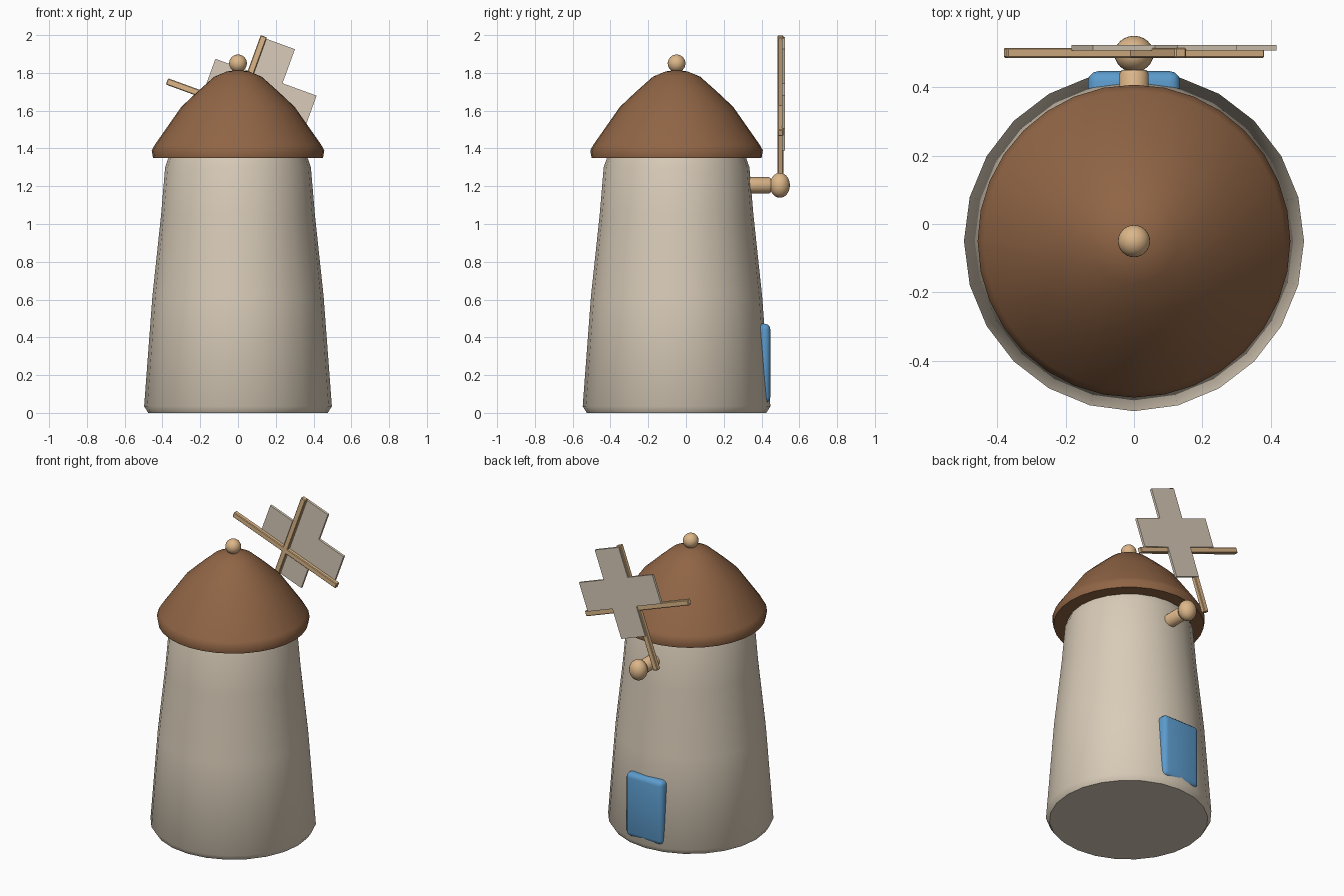
import bpy, bmesh, math
from mathutils import Matrix, Vector

cube = bpy.data.objects.get("Cube")
if cube:
    bpy.data.objects.remove(cube, do_unlink=True)

AXIS_Y = -0.05                               # tower axis
SAIL_CENTRE = Vector((0, 0.5, 1.618))
SAIL_TILT = Matrix.Rotation(math.radians(20), 4, 'Y')


def material(name, rgb):
    mat = bpy.data.materials.new(name)
    mat.use_nodes = True
    mat.diffuse_color = (*rgb, 1)
    mat.node_tree.nodes["Principled BSDF"].inputs["Base Color"].default_value = (*rgb, 1)
    return mat


CREAM = material("cream", (0.69, 0.60, 0.48))
BROWN = material("brown roof", (0.28, 0.13, 0.06))
WOOD = material("light wood", (0.72, 0.47, 0.25))
BLUE = material("blue", (0.107, 0.33, 0.61))


def finish(name, bm, mat, matrix=Matrix(), smooth=None):
    bmesh.ops.recalc_face_normals(bm, faces=bm.faces)
    mesh = bpy.data.meshes.new(name)
    bm.to_mesh(mesh)
    bm.free()
    mesh.materials.append(mat)
    obj = bpy.data.objects.new(name, mesh)
    obj.matrix_world = matrix
    bpy.context.collection.objects.link(obj)
    if smooth:
        bpy.ops.object.select_all(action='DESELECT')
        obj.select_set(True)
        bpy.context.view_layer.objects.active = obj
        bpy.ops.object.shade_smooth_by_angle(angle=math.radians(smooth))
    return obj


def lathe(name, profile, sides, mat, matrix, smooth=40):
    """Closed solid of revolution from (radius, height) rings."""
    bm = bmesh.new()
    rings = [[bm.verts.new((r * math.cos(math.tau * i / sides),
                            r * math.sin(math.tau * i / sides), z))
              for i in range(sides)] for r, z in profile]
    for low, high in zip(rings, rings[1:]):
        for i in range(sides):
            j = (i + 1) % sides
            bm.faces.new((low[i], low[j], high[j], high[i]))
    bm.faces.new(rings[0][::-1])
    bm.faces.new(rings[-1])
    return finish(name, bm, mat, matrix, smooth)


def box(name, size, mat, matrix, bevel=0, segments=1, smooth=None):
    bm = bmesh.new()
    bmesh.ops.create_cube(bm, size=1)
    bmesh.ops.scale(bm, vec=size, verts=bm.verts)
    if bevel:
        bmesh.ops.bevel(bm, geom=bm.edges[:], offset=bevel, segments=segments,
                        profile=0.5, affect='EDGES')
    return finish(name, bm, mat, matrix, smooth)


def ball(name, radii, mat, matrix):
    bm = bmesh.new()
    bmesh.ops.create_uvsphere(bm, u_segments=24, v_segments=16, radius=1)
    bmesh.ops.scale(bm, vec=radii, verts=bm.verts)
    return finish(name, bm, mat, matrix, smooth=40)


# Tower and domed roof
axis = Matrix.Translation((0, AXIS_Y, 0))
lathe("tower", [(0.475, 0), (0.497, 0.035), (0.453, 0.62), (0.407, 1.05),
                (0.386, 1.3), (0.365, 1.36)], 24, CREAM, axis)
lathe("roof", [(0.45, 1.35), (0.457, 1.39), (0.44, 1.42), (0.3, 1.62),
               (0.215, 1.7), (0.125, 1.78), (0.06, 1.807), (0.01, 1.815)],
      32, BROWN, axis, 50)
ball("roof_finial", (0.047, 0.047, 0.047), WOOD, Matrix.Translation((0, AXIS_Y, 1.85)))

# Door, partly sunk in the wall
box("door", (0.27, 0.145, 0.42), BLUE, Matrix.Translation((0, 0.374, 0.262)),
    bevel=0.03, segments=3, smooth=40)

# Axle and hub
lathe("axle", [(0.043, 0), (0.043, 0.19), (0.036, 0.2)], 20, WOOD,
      Matrix.Translation((0, 0.25, 1.205)) @ Matrix.Rotation(-math.pi / 2, 4, 'X'))
ball("hub", (0.057, 0.053, 0.066), WOOD, Matrix.Translation((0, 0.497, 1.205)))

# Crossed sail spars
sail_frame = Matrix.Translation(SAIL_CENTRE) @ SAIL_TILT
box("upright_spar", (0.035, 0.03, 0.8), WOOD, sail_frame, bevel=0.004)
box("cross_spar", (0.8, 0.03, 0.035), WOOD, sail_frame, bevel=0.004)

# Cross-shaped sail cloth, offset from the spars
LONG, HALF, THICK = 0.285, 0.093, 0.016
quarter = [(LONG, -HALF), (LONG, HALF), (HALF, HALF)]
outline = []
for turn in range(4):
    spin = Matrix.Rotation(turn * math.pi / 2, 2)
    outline += [spin @ Vector(p) for p in quarter]
bm = bmesh.new()
face = bm.faces.new([bm.verts.new((p.x, 0, p.y)) for p in outline])
grown = bmesh.ops.extrude_face_region(bm, geom=[face])["geom"]
bmesh.ops.translate(bm, vec=(0, THICK, 0),
                    verts=[g for g in grown if isinstance(g, bmesh.types.BMVert)])
finish("sail_cloth", bm, CREAM, sail_frame @ Matrix.Translation((0.085, 0.007, 0.107)))
